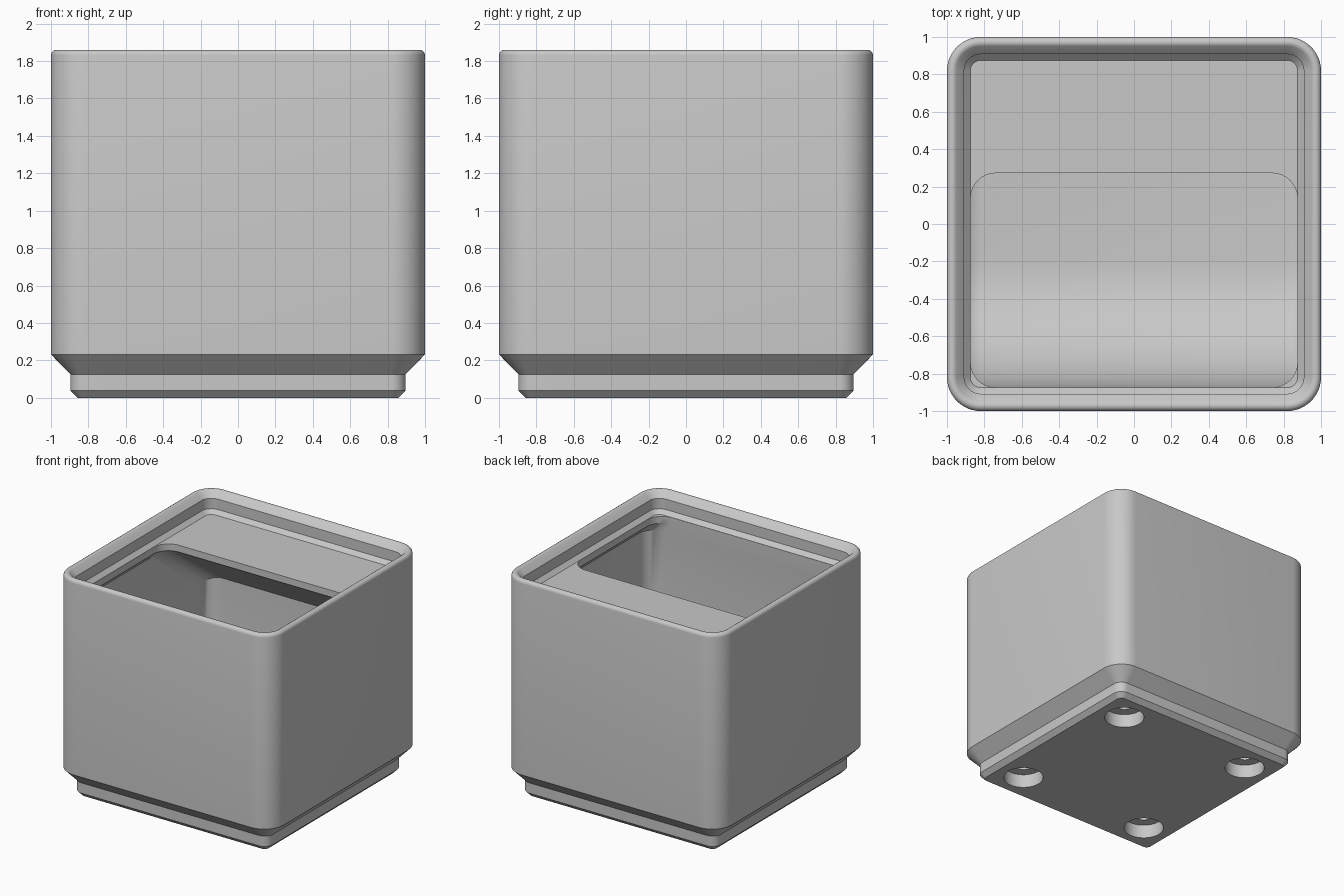
import bpy, bmesh
from math import sin, cos, pi, radians, tan, sqrt

cube = bpy.data.objects.get("Cube")
if cube:
    bpy.data.objects.remove(cube, do_unlink=True)

grey = bpy.data.materials.new("light grey")
grey.use_nodes = True
GREY = (0.58, 0.58, 0.58, 1)
grey.diffuse_color = GREY
grey.node_tree.nodes["Principled BSDF"].inputs["Base Color"].default_value = GREY


def finish(name, bm):
    bmesh.ops.recalc_face_normals(bm, faces=bm.faces)
    mesh = bpy.data.meshes.new(name)
    bm.to_mesh(mesh)
    bm.free()
    obj = bpy.data.objects.new(name, mesh)
    bpy.context.collection.objects.link(obj)
    mesh.materials.append(grey)
    return obj


def bridge(bm, rings):
    for a, b in zip(rings, rings[1:]):
        n = len(a)
        for i in range(n):
            j = (i + 1) % n
            bm.faces.new((a[i], a[j], b[j], b[i]))


def rounded_square(half, radius, z, steps=12):
    pts = []
    for k, (sx, sy) in enumerate(((1, 1), (-1, 1), (-1, -1), (1, -1))):
        for i in range(steps + 1):
            a = (k + i / steps) * pi / 2
            pts.append((sx * (half - radius) + radius * cos(a),
                        sy * (half - radius) + radius * sin(a), z))
    return pts


# Main shell: stepped foot, straight sides, rounded rim, stepped inner lip
SHELF, RIM, R = 1.687, 1.86, 0.029
section = [(0.142, 0), (0.104, 0.039), (0.104, 0.125), (0, 0.232)]
for i in range(7):
    a = radians(180 - 135 * i / 6)
    section.append((R + R * cos(a), RIM - R + R * sin(a)))
section += [(0.092, 1.807), (0.092, 1.72), (0.125, SHELF)]
bm = bmesh.new()
rings = [[bm.verts.new(p) for p in rounded_square(1 - d, 0.181 - d, z)]
         for d, z in section]
bridge(bm, rings)
bm.faces.new(rings[0])
bm.faces.new(rings[-1])
body = finish("storage_bin", bm)

# Cavity: front scoop, flat floor, sloped underside of the rear label shelf
FRONT, BACK, EDGE, FLOOR = -0.874, 0.954, 0.272, 0.337
SCOOP, FILLET, SLOPE = 0.675, 0.135, tan(radians(36))
LIP_LOW, LIP_HIGH, BACK_TOP = 1.55, 1.63, 1.132


def cavity_profile(d):
    pts = [(FRONT + d, z) for z in (SHELF + 0.03, LIP_HIGH, LIP_LOW)]
    for i in range(25):
        a = pi + pi / 2 * i / 24
        pts.append((FRONT + SCOOP + (SCOOP - d) * cos(a),
                    FLOOR + SCOOP + (SCOOP - d) * sin(a)))
    for i in range(9):
        a = pi * 1.5 + pi / 2 * i / 8
        r = FILLET + 0.002 - d
        pts.append((BACK - d - r + r * cos(a), FLOOR + d + r + r * sin(a)))
    drop = d * sqrt(1 + SLOPE ** 2)
    pts.append((BACK - d, BACK_TOP - drop + SLOPE * d))
    pts.append((BACK - (LIP_LOW - BACK_TOP + drop) / SLOPE, LIP_LOW))
    pts += [(EDGE - d, LIP_HIGH), (EDGE - d, SHELF + 0.03)]
    return pts


def half_width(z):
    t = (z - LIP_LOW) / (LIP_HIGH - LIP_LOW)
    return BACK - 0.08 * min(max(t, 0), 1)


bm = bmesh.new()
rings = []
for side in (-1, 1):
    for i in range(9):
        a = pi / 2 * (8 - i if side < 0 else i) / 8
        rings.append([bm.verts.new((side * (half_width(z) - FILLET + FILLET * sin(a)), y, z))
                      for y, z in cavity_profile(FILLET * (1 - cos(a)))])
bridge(bm, rings)
for ring in (rings[0], rings[-1]):
    bm.faces.new((ring[0], ring[1], ring[-2], ring[-1]))
    bm.faces.new((ring[1], ring[2], ring[-3], ring[-2]))
    bm.faces.new(ring[2:-2])
cutters = [finish("cavity_cutter", bm)]


# Magnet pockets and screw holes under the foot
def hole(name, x, y, radius, depth):
    bm = bmesh.new()
    bmesh.ops.create_cone(bm, cap_ends=True, segments=40, radius1=radius,
                          radius2=radius, depth=depth + 0.1)
    bmesh.ops.translate(bm, verts=bm.verts, vec=(x, y, (depth - 0.1) / 2))
    return finish(name, bm)


for x in (-0.627, 0.627):
    for y in (-0.627, 0.627):
        cutters.append(hole("magnet_cutter", x, y, 0.157, 0.116))
        cutters.append(hole("screw_cutter", x, y, 0.072, 0.28))

bpy.ops.object.select_all(action='DESELECT')
bpy.context.view_layer.objects.active = body
body.select_set(True)
for cutter in cutters:
    cutter.hide_render = True
    mod = body.modifiers.new("cut", 'BOOLEAN')
    mod.operation = 'DIFFERENCE'
    mod.solver = 'EXACT'
    mod.object = cutter
    bpy.ops.object.modifier_apply(modifier=mod.name)
    bpy.data.objects.remove(cutter, do_unlink=True)

bpy.ops.object.shade_smooth_by_angle(angle=radians(30))
